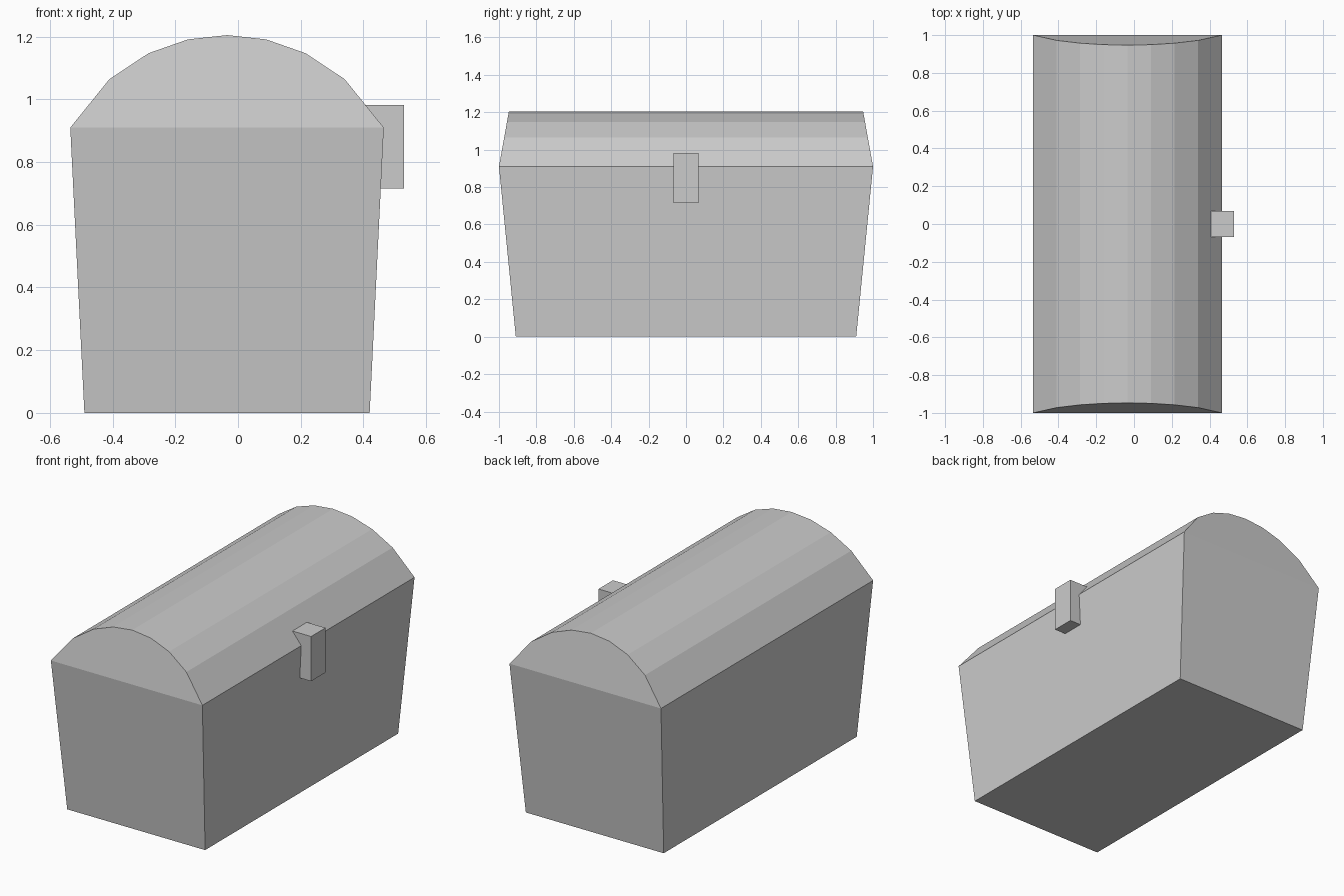
import bpy
import bmesh
import math

if "Cube" in bpy.data.objects:
    bpy.data.objects.remove(bpy.data.objects["Cube"], do_unlink=True)

CENTRE_X = -0.035
RIM_Z = 0.91
HALF_WIDTH = 0.5
LID_RISE = 0.295
SEGMENTS = 8

# Single flat grey
grey = bpy.data.materials.new("plain_grey")
grey.use_nodes = True
GREY = (0.6, 0.6, 0.6, 1)
grey.diffuse_color = GREY
grey.node_tree.nodes["Principled BSDF"].inputs["Base Color"].default_value = GREY


def loft(name, start, end):
    """Closed solid between two matching rings of points."""
    bm = bmesh.new()
    a = [bm.verts.new(p) for p in start]
    b = [bm.verts.new(p) for p in end]
    bm.faces.new(a)
    bm.faces.new(b)
    for i in range(len(a)):
        j = (i + 1) % len(a)
        bm.faces.new((a[i], a[j], b[j], b[i]))
    bmesh.ops.recalc_face_normals(bm, faces=bm.faces)
    mesh = bpy.data.meshes.new(name)
    bm.to_mesh(mesh)
    bm.free()
    mesh.materials.append(grey)
    obj = bpy.data.objects.new(name, mesh)
    bpy.context.collection.objects.link(obj)
    return obj


def rectangle(x, half_x, half_y, z):
    return [(x + sx * half_x, sy * half_y, z)
            for sx, sy in ((-1, -1), (1, -1), (1, 1), (-1, 1))]


# Chest body, flaring towards the rim
loft("chest_body",
     rectangle(CENTRE_X, 0.455, 0.91, 0),
     rectangle(CENTRE_X, HALF_WIDTH, 1, RIM_Z))

# Arched lid with ends leaning inwards
radius = (HALF_WIDTH ** 2 + LID_RISE ** 2) / (2 * LID_RISE)


def lid_end(side):
    points = []
    for i in range(SEGMENTS + 1):
        x = HALF_WIDTH * (2 * i / SEGMENTS - 1)
        rise = math.sqrt(radius ** 2 - x ** 2) - radius + LID_RISE
        points.append((CENTRE_X + x, side * (1 - 0.18 * rise), RIM_Z + rise))
    return points


loft("chest_lid", lid_end(-1), lid_end(1))

# Latch block bridging lid and body
loft("latch",
     rectangle(0.455, 0.075, 0.068, 0.715),
     rectangle(0.455, 0.075, 0.068, 0.982))
